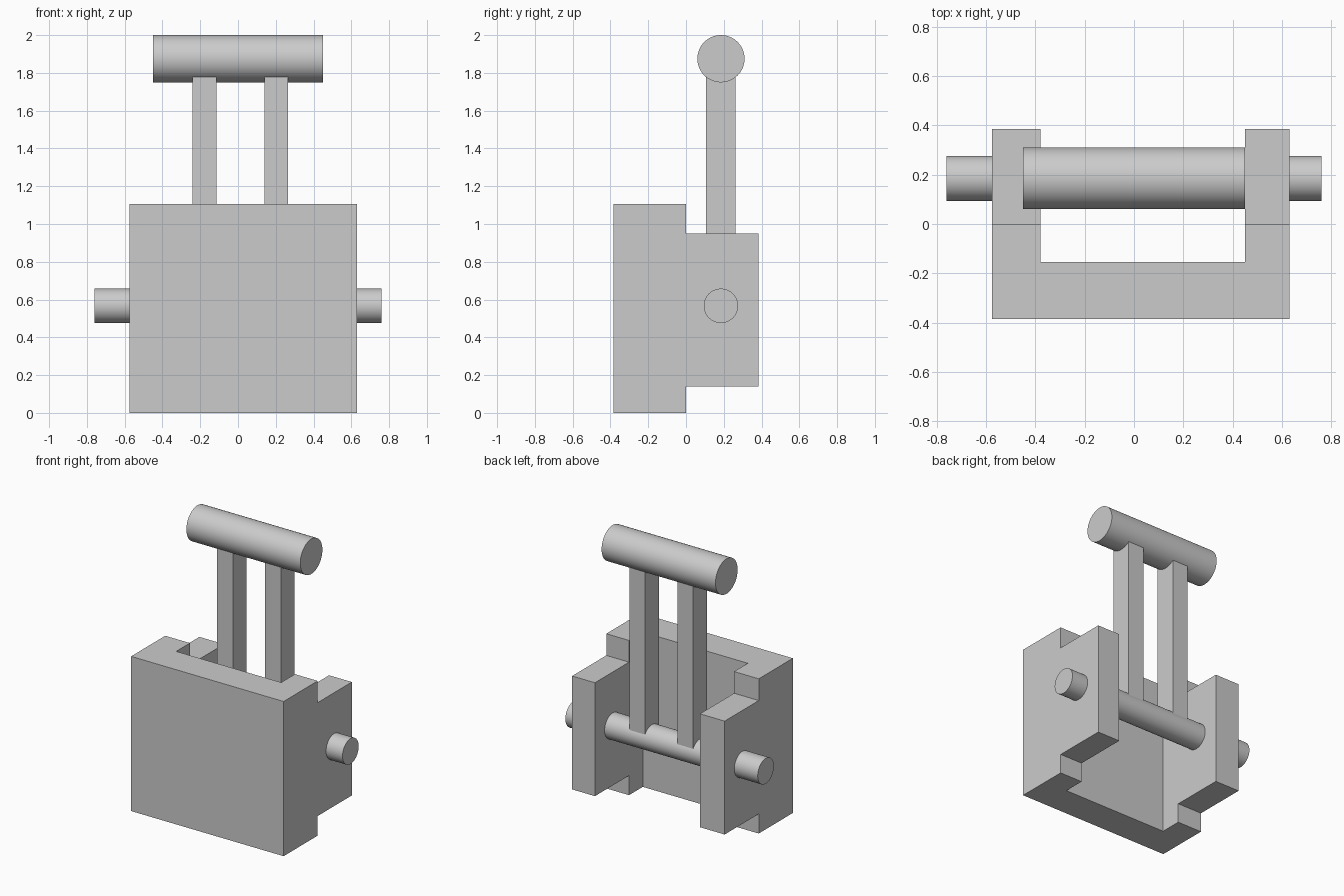
import bpy, bmesh, math

if "Cube" in bpy.data.objects:
    bpy.data.objects.remove(bpy.data.objects["Cube"])


def add_object(name, bm):
    bmesh.ops.recalc_face_normals(bm, faces=bm.faces)
    mesh = bpy.data.meshes.new(name)
    bm.to_mesh(mesh)
    bm.free()
    obj = bpy.data.objects.new(name, mesh)
    bpy.context.collection.objects.link(obj)
    return obj


def extrude_x(name, profile, x0, x1):
    """Extrude a (y, z) outline from x0 to x1."""
    bm = bmesh.new()
    face = bm.faces.new([bm.verts.new((x0, y, z)) for y, z in profile])
    geom = bmesh.ops.extrude_face_region(bm, geom=[face])["geom"]
    moved = [v for v in geom if isinstance(v, bmesh.types.BMVert)]
    bmesh.ops.translate(bm, verts=moved, vec=(x1 - x0, 0, 0))
    return add_object(name, bm)


def box(name, x, y, z):
    return extrude_x(name, [(y[0], z[0]), (y[1], z[0]), (y[1], z[1]), (y[0], z[1])], *x)


def rod(name, half_length, radius, y, z):
    bpy.ops.mesh.primitive_cylinder_add(vertices=64, radius=radius, depth=2 * half_length,
                                        location=(0, y, z), rotation=(0, math.pi / 2, 0))
    obj = bpy.context.object
    obj.name = name
    bpy.ops.object.shade_smooth_by_angle(angle=math.radians(30))
    return obj


LEVER_Y, AXLE_Z, GRIP_Z = 0.185, 0.567, 1.875

# Bracket: stepped side outline, hollowed into a U open at top, back and bottom
bracket = extrude_x("bracket", [(-0.385, 0), (0, 0), (0, 0.14), (0.385, 0.14),
                                (0.385, 0.95), (0, 0.95), (0, 1.105), (-0.385, 1.105)],
                    -0.575, 0.63)
cutter = box("slot_cutter", (-0.38, 0.45), (-0.155, 0.6), (-0.2, 1.3))
cut = bracket.modifiers.new("slot", "BOOLEAN")
cut.operation = "DIFFERENCE"
cut.solver = "EXACT"
cut.object = cutter
bpy.context.view_layer.objects.active = bracket
bpy.ops.object.modifier_apply(modifier=cut.name)
bpy.data.objects.remove(cutter)

# Axle through both cheeks, and the grip on top
rod("axle", 0.76, 0.091, LEVER_Y, AXLE_Z)
rod("grip", 0.45, 0.125, LEVER_Y, GRIP_Z)

# Two lever arms joining axle and grip
for side, x0 in (("left", -0.24), ("right", 0.14)):
    box(f"{side}_arm", (x0, x0 + 0.125), (0.105, 0.262), (AXLE_Z, GRIP_Z))
